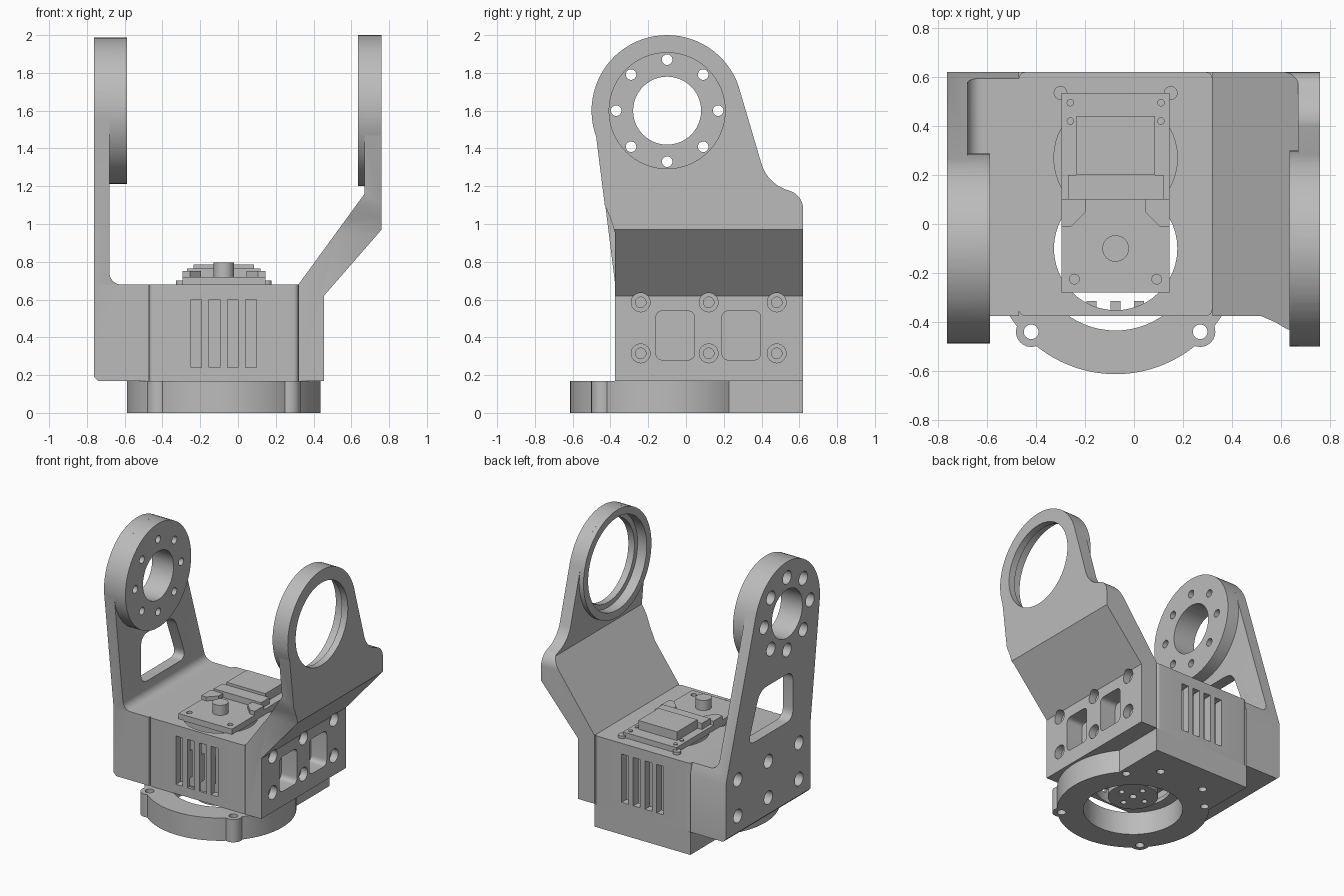
import bpy, bmesh, math
from mathutils import Vector

cube = bpy.data.objects.get("Cube")
if cube:
    bpy.data.objects.remove(cube, do_unlink=True)

grey = bpy.data.materials.new("light_grey")
grey.use_nodes = True
GREY = (0.5, 0.5, 0.5, 1)
grey.diffuse_color = GREY
grey.node_tree.nodes["Principled BSDF"].inputs["Base Color"].default_value = GREY


# ---- helpers: every solid is an outline pushed along one axis ----
def arc(cu, cv, r, a0=0, a1=360, n=48):
    full = a1 - a0 == 360
    steps = n if full else n - 1
    angles = [math.radians(a0 + (a1 - a0) * i / steps) for i in range(n)]
    return [(cu + r * math.cos(a), cv + r * math.sin(a)) for a in angles]


def rect(u0, u1, v0, v1):
    return [(u0, v0), (u1, v0), (u1, v1), (u0, v1)]


def rounded(pts, r, n=6):
    """Round every corner of an outline."""
    out = []
    for i, p in enumerate(pts):
        p = Vector(p)
        a = (Vector(pts[i - 1]) - p).normalized() * r
        b = (Vector(pts[(i + 1) % len(pts)]) - p).normalized() * r
        for k in range(n + 1):
            t = k / n
            out.append(tuple(p + a * (1 - t) ** 2 + b * t * t))
    return out


PLACE = {"x": lambda u, v, d: (d, u, v),
         "y": lambda u, v, d: (u, d, v),
         "z": lambda u, v, d: (u, v, d)}


def solid(name, axis, start, end, *outlines):
    bm = bmesh.new()
    for pts in outlines:
        low = [bm.verts.new(PLACE[axis](u, v, start)) for u, v in pts]
        high = [bm.verts.new(PLACE[axis](u, v, end)) for u, v in pts]
        bm.faces.new(low)
        bm.faces.new(high)
        for i in range(len(pts)):
            bm.faces.new((low[i - 1], low[i], high[i], high[i - 1]))
    bmesh.ops.recalc_face_normals(bm, faces=bm.faces)
    mesh = bpy.data.meshes.new(name)
    bm.to_mesh(mesh)
    bm.free()
    mesh.materials.append(grey)
    obj = bpy.data.objects.new(name, mesh)
    bpy.context.collection.objects.link(obj)
    return obj


def apply(obj, operation, axis, start, end, *outlines):
    """Combine a part with temporary solids and keep the plain result."""
    tool = solid("cutter", axis, start, end, *outlines)
    mod = obj.modifiers.new("combine", "BOOLEAN")
    mod.operation, mod.object, mod.solver = operation, tool, "EXACT"
    deps = bpy.context.evaluated_depsgraph_get()
    mesh = bpy.data.meshes.new_from_object(obj.evaluated_get(deps))
    obj.modifiers.clear()
    obj.data = mesh
    bpy.data.objects.remove(tool, do_unlink=True)


def cut(obj, *args):
    apply(obj, "DIFFERENCE", *args)


CX, CY, HUB_Z = -0.075, -0.1, 1.6
FRONT, BACK = -0.375, 0.62
screws = [(y, z) for y in (-0.24, 0.12, 0.48) for z in (0.315, 0.585)]
bolts = [(CY + 0.27 * math.cos(k * math.pi / 4), HUB_Z + 0.27 * math.sin(k * math.pi / 4))
         for k in range(8)]


def holes(points, r, n=24):
    return [arc(u, v, r, n=n) for u, v in points]


# ---- hollow motor housing with vent slots ----
housing = solid("motor_housing", "z", 0.17, 0.68, rounded(rect(-0.47, 0.32, FRONT, BACK), 0.03))
cut(housing, "z", 0.2, 0.62, rect(-0.41, 0.26, FRONT + 0.06, BACK - 0.06))
cut(housing, "z", 0.1, 0.3, arc(CX, CY, 0.26))
for y in (CY, 0.27):
    cut(housing, "z", 0.5, 0.8, arc(CX, y, 0.252))
slots = [rect(x, x + 0.057, 0.24, 0.6) for x in (-0.25, -0.153, -0.056, 0.04)]
cut(housing, "y", -0.5, -0.25, *slots)
cut(housing, "y", 0.5, 0.7, *slots)

# ---- round base with mounting ears and a rear foot ----
base = solid("base_ring", "z", 0, 0.17, arc(CX, CY, 0.513, n=96))
apply(base, "UNION", "z", 0, 0.17, rect(-0.47, 0.32, 0.15, BACK))
ears = [(CX - 0.345, -0.44), (CX + 0.345, -0.44)]
apply(base, "UNION", "z", 0, 0.17, *holes(ears, 0.062))
cut(base, "z", -0.1, 0.3, arc(CX, CY, 0.335, n=64))
cut(base, "z", -0.1, 0.3, *holes(ears, 0.03))
rear_holes = [(CX - 0.345, 0.24), (CX + 0.345, 0.24), (0.11, 0.41), (-0.26, 0.41)]
cut(base, "z", -0.1, 0.12, *holes(rear_holes, 0.028))
groove = solid("base_groove_plate", "z", -0.0, 0.006, arc(CX, CY, 0.43, n=64))
cut(groove, "z", -0.1, 0.1, arc(CX, CY, 0.335, n=64))

# ---- left arm: foot block, tapered plate and bolted hub ----
left_arm = solid("left_arm", "y", -0.6, 0.7,
                 [(-0.74, 0.17), (-0.47, 0.17), (-0.47, 0.68)]
                 + arc(-0.62, 0.74, 0.06, 270, 180, 8)
                 + [(-0.68, 2.1), (-0.763, 2.1), (-0.763, 0.193)])
apply(left_arm, "INTERSECT", "x", -1, 0,
      [(FRONT, 0.1), (BACK, 0.1), (BACK, 0.6)]
      + arc(CY, HUB_Z, 0.387, 18, 187, 36) + [(FRONT, 0.68)])
apply(left_arm, "UNION", "x", -0.763, -0.587, arc(CY, HUB_Z, 0.387, n=64))
cut(left_arm, "x", -1, -0.5, arc(CY, HUB_Z, 0.18), *holes(bolts, 0.028))
cut(left_arm, "x", -1, -0.68, *holes(bolts, 0.05))
cut(left_arm, "x", -1, -0.6,
    rounded([(-0.17, 0.79), (0.36, 0.79), (0.22, 1.15), (-0.17, 1.15)], 0.08))
cut(left_arm, "x", -1, -0.68, *holes(screws, 0.05))

# ---- right arm: foot plate, slanted web and open bearing ring ----
right_arm = solid("right_arm", "y", -0.6, 0.7,
                  [(0.32, 0.17), (0.455, 0.17), (0.455, 0.62), (0.76, 0.97), (0.76, 2.1),
                   (0.67, 2.1), (0.67, 1.16), (0.32, 0.68)])
apply(right_arm, "INTERSECT", "x", 0, 1,
      [(FRONT, 0.1), (BACK, 0.1)] + arc(0.52, 1.08, 0.1, 0, 70, 8)
      + arc(0.6, 1.38, 0.21, 252, 200, 10)
      + arc(CY, HUB_Z, 0.4, 14, 200, 40)
      + [(-0.43, 1.1), (-0.4, 1.03), (FRONT, 0.95)])
apply(right_arm, "UNION", "x", 0.635, 0.76, arc(CY, HUB_Z, 0.4, n=64))
cut(right_arm, "x", 0.5, 0.9, arc(CY, HUB_Z, 0.307, n=64))
cut(right_arm, "x", 0.5, 0.71, arc(CY, HUB_Z, 0.345, n=64))
cut(right_arm, "x", 0.325, 0.6,
    *[rounded(rect(y, y + 0.205, 0.28, 0.54), 0.04) for y in (-0.16, 0.19)])
cut(right_arm, "x", 0.4, 0.52, *holes(screws, 0.05))
cut(right_arm, "x", 0.33, 0.6, *holes(screws, 0.028))

# ---- motor: body, top cover, and output horn ----
motor = solid("motor_body", "z", 0.2, 0.69, rect(-0.285, 0.135, -0.27, 0.525))
cover = solid("motor_cover", "z", 0.675, 0.72, rect(-0.295, 0.145, -0.28, 0.535))
cut(cover, "z", 0.69, 0.8, *holes([(CX - 0.168, -0.225), (CX + 0.168, -0.225)], 0.02))
solid("motor_corner_lugs", "z", 0.675, 0.7, *holes([(-0.3, 0.535), (0.15, 0.535)], 0.028))
solid("motor_raised_case", "z", 0.71, 0.785, rect(-0.235, 0.085, 0.2, 0.44))
solid("motor_connector", "z", 0.71, 0.765, rect(-0.27, 0.12, 0.1, 0.2))
solid("motor_shaft_cap", "z", 0.71, 0.795, arc(CX, CY, 0.054))
for side, name in ((-1, "right_cover_tab"), (1, "left_cover_tab")):
    solid(name, "z", 0.71, 0.75,
          [(CX + side * u, v) for u, v in ((0.22, -0.01), (0.18, -0.01), (0.12, 0.05),
                                           (0.12, 0.1), (0.22, 0.1))])
solid("cover_screws", "z", 0.71, 0.727,
      *holes([(CX + s * 0.185, y) for s in (-1, 1) for y in (0.42, 0.495)], 0.015, 16))
horn = solid("output_horn", "z", 0.1, 0.21, arc(CX, CY, 0.17))
cut(horn, "z", 0, 0.14, arc(CX, CY, 0.025, n=24),
    *[arc(CX + 0.1 * math.cos(k * math.pi / 2), CY + 0.1 * math.sin(k * math.pi / 2), 0.02, n=16)
      for k in range(4)])

# ---- smooth round walls, keep edges sharp ----
for obj in bpy.context.collection.objects:
    if obj.type == "MESH":
        obj.select_set(True)
        bpy.context.view_layer.objects.active = obj
bpy.ops.object.shade_smooth_by_angle()
